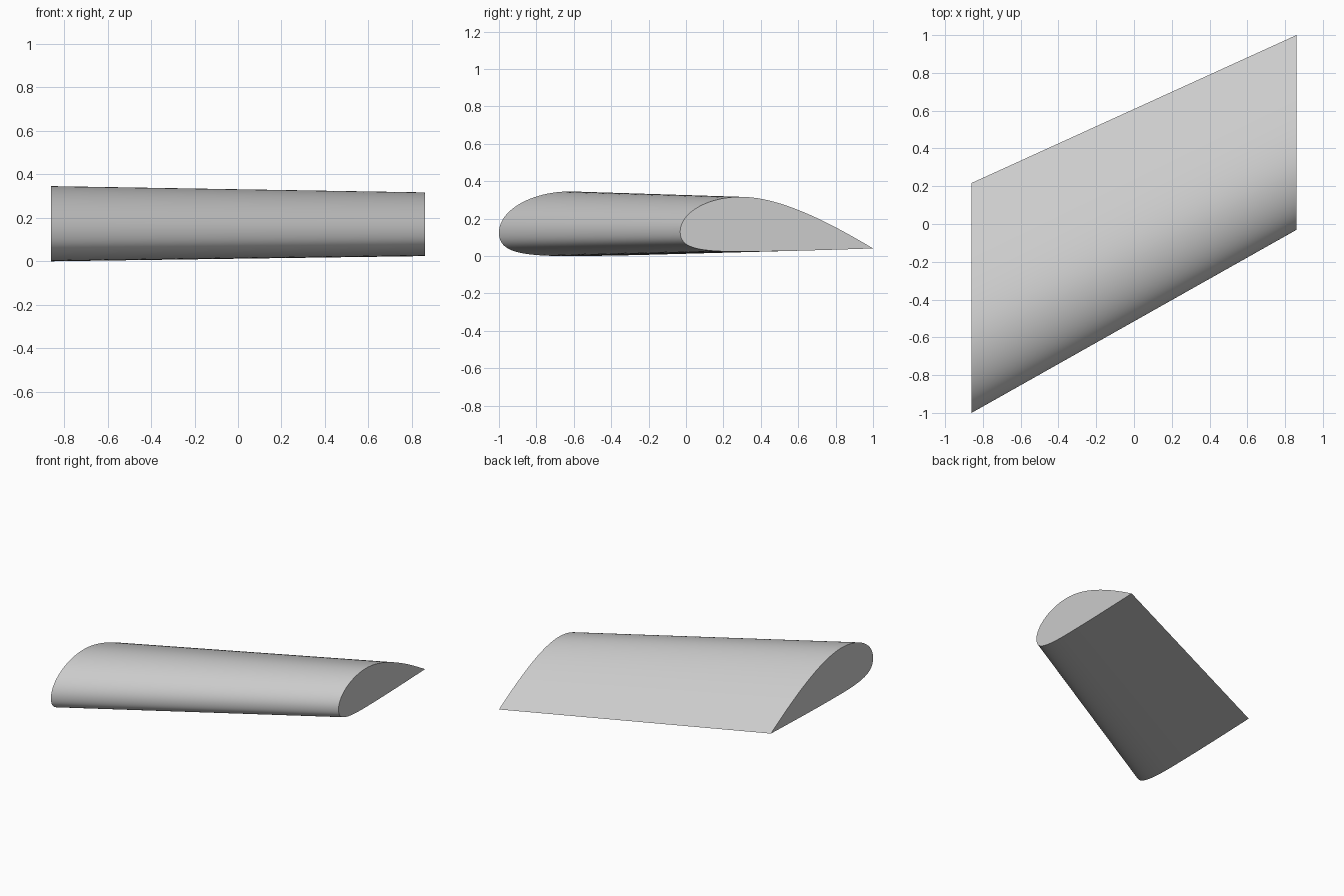
import bpy, bmesh, math
from mathutils import Vector
from mathutils.geometry import interpolate_bezier

if "Cube" in bpy.data.objects:
    bpy.data.objects.remove(bpy.data.objects["Cube"])

# Airfoil outline for a chord of 1: (along chord, height) bezier segments
SEGMENTS = [
    ((0, .104), (0, .20), (.14, .284), (.315, .284)),          # upper nose
    ((.315, .284), (.53, .284), (.80, .135), (1, .0165)),      # upper tail
    ((1, .0165), (.75, .008), (.50, 0), (.28, 0)),             # underside
    ((.28, 0), (.06, .002), (0, .03), (0, .104)),              # lower nose
]
profile = []
for seg in SEGMENTS:
    pts = interpolate_bezier(*[Vector((u, h, 0)) for u, h in seg], 25)
    profile += pts[:-1]

bm = bmesh.new()


def section(x, nose_y, chord, lift):
    """One rib of the wing at the given span position."""
    return [bm.verts.new((x, nose_y + p.x * chord, lift + p.y * chord)) for p in profile]


# Root and tip ribs, capped and skinned
root = section(-.86, -1.0, 1.217, 0)
tip = section(.86, -.031, 1.031, .024)
bm.faces.new(root)
bm.faces.new(tip)
n = len(profile)
for i in range(n):
    j = (i + 1) % n
    bm.faces.new((root[i], root[j], tip[j], tip[i]))
bmesh.ops.recalc_face_normals(bm, faces=bm.faces)

mesh = bpy.data.meshes.new("wing_section")
bm.to_mesh(mesh)
bm.free()
wing = bpy.data.objects.new("wing_section", mesh)
bpy.context.collection.objects.link(wing)
bpy.context.view_layer.objects.active = wing
wing.select_set(True)
bpy.ops.object.shade_smooth_by_angle(angle=math.radians(30))
